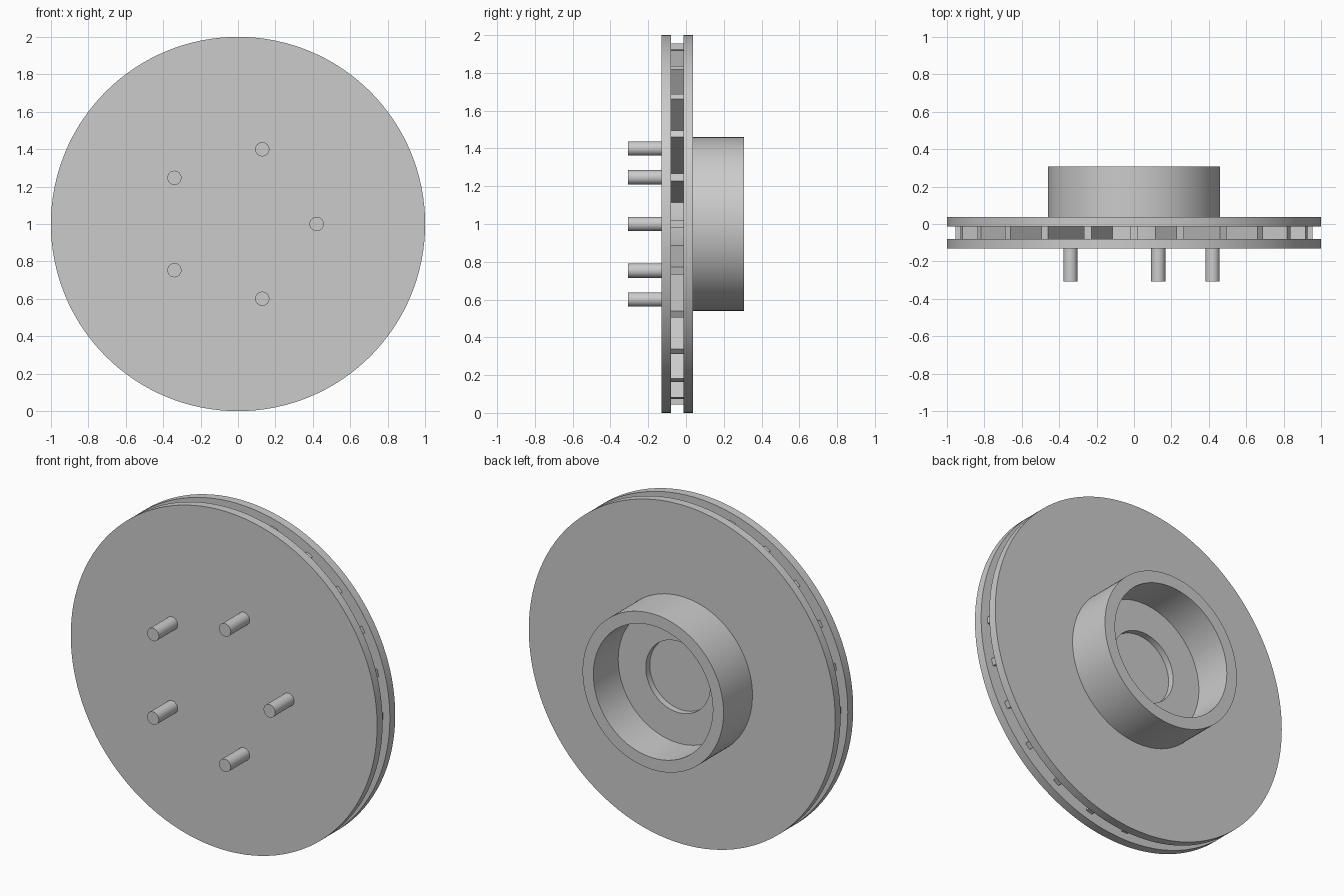
import bpy, bmesh, math
from mathutils import Matrix, Vector

if "Cube" in bpy.data.objects:
    bpy.data.objects.remove(bpy.data.objects["Cube"])

CZ = 1.0  # height of the axle


def finish(name, bm, smooth=True):
    bmesh.ops.remove_doubles(bm, verts=bm.verts, dist=1e-5)
    bmesh.ops.recalc_face_normals(bm, faces=bm.faces)
    mesh = bpy.data.meshes.new(name)
    bm.to_mesh(mesh)
    bm.free()
    ob = bpy.data.objects.new(name, mesh)
    bpy.context.collection.objects.link(ob)
    if smooth:
        bpy.ops.object.select_all(action='DESELECT')
        ob.select_set(True)
        bpy.context.view_layer.objects.active = ob
        bpy.ops.object.shade_smooth_by_angle(angle=math.radians(30))
    return ob


def ring(name, profile, steps=128):
    """Spin a closed (radius, y) profile around the axle."""
    bm = bmesh.new()
    vs = [bm.verts.new((r, y, CZ)) for r, y in profile]
    edges = [bm.edges.new((vs[i], vs[(i + 1) % len(vs)])) for i in range(len(vs))]
    bmesh.ops.spin(bm, geom=vs + edges, cent=(0, 0, CZ), axis=(0, 1, 0),
                   angle=math.tau, steps=steps, use_duplicate=False)
    return finish(name, bm)


def cylinder(name, radius, y0, y1, x=0.0, z=CZ, segments=128):
    """Solid cylinder lying along y."""
    bm = bmesh.new()
    m = Matrix.Translation((x, (y0 + y1) / 2, z)) @ Matrix.Rotation(math.pi / 2, 4, 'X')
    bmesh.ops.create_cone(bm, cap_ends=True, segments=segments, radius1=radius,
                          radius2=radius, depth=y1 - y0, matrix=m)
    return finish(name, bm)


# Two friction discs with a core between them
cylinder("front_disc", 1.0, -0.131, -0.08)
cylinder("back_disc", 1.0, -0.0125, 0.0375)
cylinder("core", 0.52, -0.08, -0.0125)

# Hub hat: open cup with a recessed floor and centre bore
ring("hub_hat", [(0.46, 0.0375), (0.46, 0.307), (0.39, 0.307),
                 (0.39, 0.075), (0.21, 0.075), (0.21, 0.0375)])

# Radial cooling vanes in the gap
bm = bmesh.new()
r0, r1 = 0.51, 0.955
for i in range(24):
    m = (Matrix.Translation((0, -0.04625, CZ))
         @ Matrix.Rotation(i * math.tau / 24, 4, 'Y')
         @ Matrix.Translation(((r0 + r1) / 2, 0, 0))
         @ Matrix.Diagonal(Vector((r1 - r0, 0.0675, 0.04, 1))))
    bmesh.ops.create_cube(bm, size=1, matrix=m)
finish("cooling_vanes", bm, smooth=False)

# Five wheel studs
for i in range(5):
    a = i * math.tau / 5
    cylinder(f"wheel_stud_{i + 1}", 0.038, -0.307, -0.125,
             0.42 * math.cos(a), CZ + 0.42 * math.sin(a), 32)
